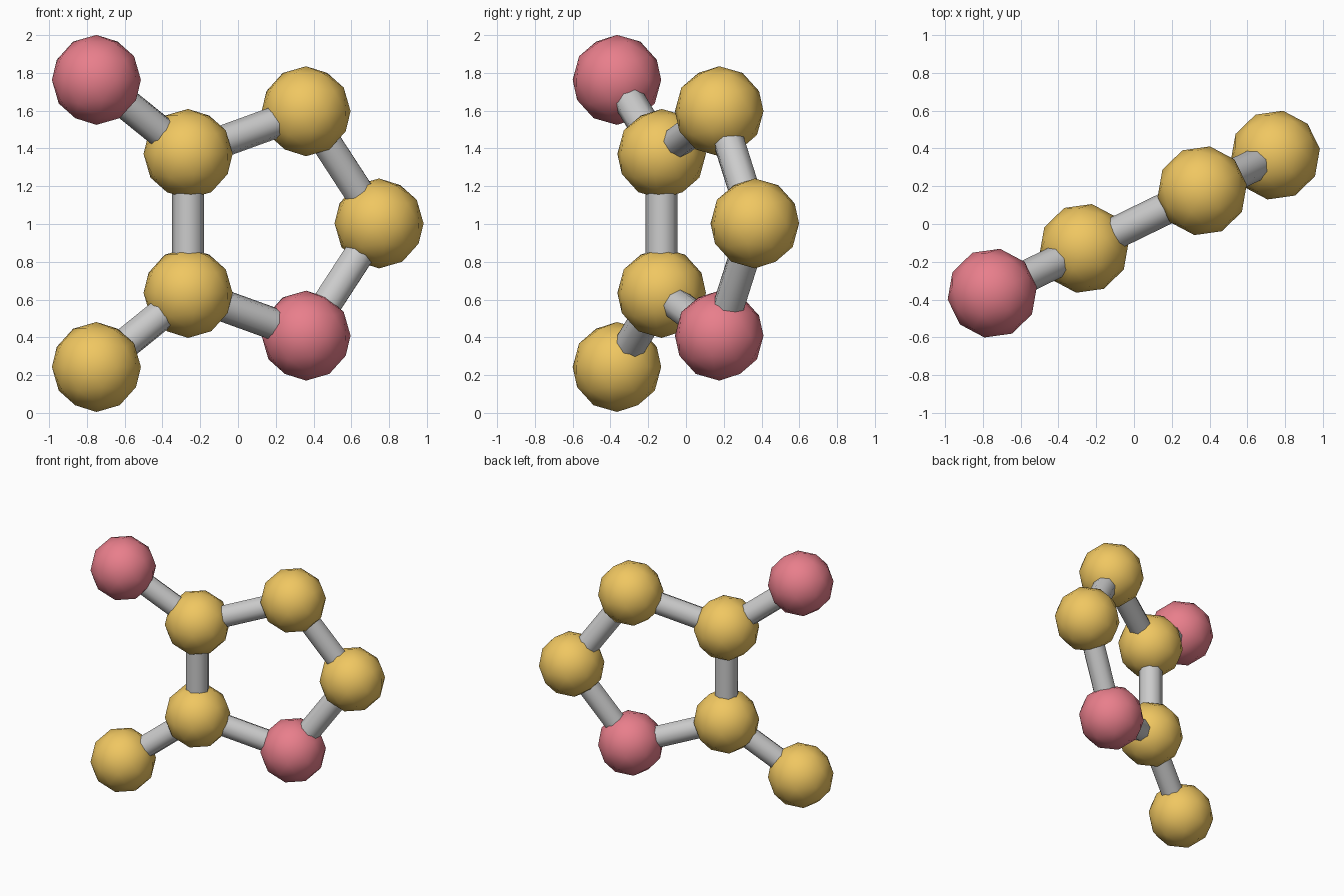
import bpy, math
from mathutils import Vector, Matrix

if "Cube" in bpy.data.objects:
    bpy.data.objects.remove(bpy.data.objects["Cube"])

TURN = math.radians(26)   # the flat molecule is turned about z
ATOM_R, BOND_R, MID_Z = 0.238, 0.085, 1.003


def material(name, rgb):
    m = bpy.data.materials.new(name)
    m.diffuse_color = (*rgb, 1)
    m.use_nodes = True
    m.node_tree.nodes["Principled BSDF"].inputs["Base Color"].default_value = m.diffuse_color
    return m


yellow = material("yellow", (0.87, 0.57, 0.12))
pink = material("pink", (0.81, 0.21, 0.26))


def place(u, z):
    """Point in the molecule's plane: u along the turned plane, z from the middle."""
    return Vector((u * math.cos(TURN), u * math.sin(TURN), MID_Z + z))


def atom(name, pos, mat):
    bpy.ops.mesh.primitive_ico_sphere_add(subdivisions=2, radius=ATOM_R, location=pos,
                                          rotation=(0, 0, TURN))
    ob = bpy.context.object
    ob.name = name
    ob.data.materials.append(mat)
    bpy.ops.object.shade_smooth()


def bond(name, a, b):
    d = b - a
    bpy.ops.mesh.primitive_cylinder_add(vertices=8, radius=BOND_R, depth=d.length,
                                        location=(a + b) / 2,
                                        rotation=d.to_track_quat('Z', 'Y').to_euler())
    bpy.context.object.name = name
    bpy.ops.object.shade_smooth_by_angle(angle=math.radians(60))


# Atoms: a five-sided ring with two side arms
atoms = {
    "ring_upper_inner": (place(-0.294, 0.368), yellow),
    "ring_top": (place(0.401, 0.594), yellow),
    "ring_tip": (place(0.831, 0), yellow),
    "ring_bottom": (place(0.401, -0.594), pink),
    "ring_lower_inner": (place(-0.294, -0.368), yellow),
    "arm_upper": (place(-0.834, 0.76), pink),
    "arm_lower": (place(-0.834, -0.76), yellow),
}
for name, (pos, mat) in atoms.items():
    atom(name + "_atom", pos, mat)

# Bonds: round the ring, then out to the arms
ring = [n for n in atoms if n.startswith("ring")]
pairs = list(zip(ring, ring[1:] + ring[:1]))
pairs += [("ring_upper_inner", "arm_upper"), ("ring_lower_inner", "arm_lower")]
for a, b in pairs:
    bond(f"bond_{a}_to_{b}", atoms[a][0], atoms[b][0])
